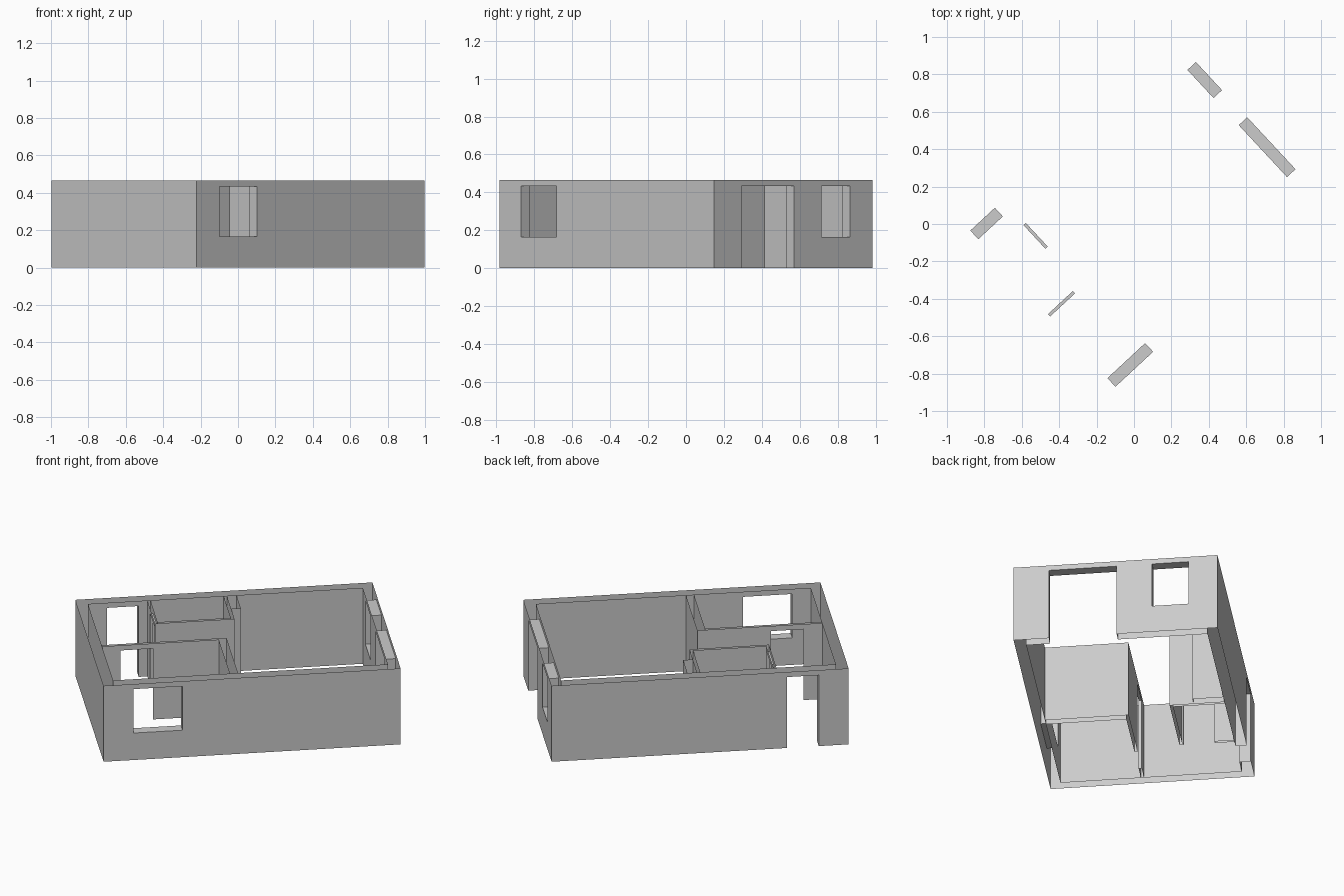
import bpy, bmesh, math
from mathutils import Vector

cube = bpy.data.objects.get("Cube")
if cube:
    bpy.data.objects.remove(cube, do_unlink=True)

HEIGHT, HEAD, SILL = 0.465, 0.434, 0.165
U, V = 0.832, 0.57          # outer half sizes
IU, IV = 0.77, 0.507        # inner half sizes
TURN = math.radians(42.9)   # the plan stands turned on the ground

plaster = bpy.data.materials.new("plaster_grey")
plaster.use_nodes = True
plaster.diffuse_color = (0.6, 0.6, 0.6, 1)
plaster.node_tree.nodes["Principled BSDF"].inputs["Base Color"].default_value = (0.6, 0.6, 0.6, 1)

# Openings: name, axis the wall runs along, wall's two planes, start, end, bottom
OPENINGS = [
    ("long_wall_window", 0, (-V, -IV), -0.665, -0.39, SILL),
    ("end_wall_window", 1, (IU, U), 0.204, 0.409, SILL),
    ("end_wall_door", 1, (IU, U), -0.373, 0.006, 0),
    ("entrance_door", 0, (IV, V), -0.665, -0.486, 0),
    ("closet_door", 1, (-0.437, -0.42), 0.225, 0.398, 0),
    ("room_door", 0, (-0.057, -0.04), -0.665, -0.483, 0),
]


def finish(name, bm):
    mesh = bpy.data.meshes.new(name)
    bm.to_mesh(mesh)
    bm.free()
    mesh.materials.append(plaster)
    obj = bpy.data.objects.new(name, mesh)
    obj.rotation_euler.z = TURN
    bpy.context.collection.objects.link(obj)


def place(axis, along, across, z):
    return Vector((along, across, z) if axis == 0 else (across, along, z))


def quad(bm, points):
    return bm.faces.new([bm.verts.new(p) for p in points])


def wall_run(bm, path):
    """Upright faces along a path, visible side to the right, with openings left free."""
    for p, q in zip(path, path[1:]):
        axis = 0 if p[1] == q[1] else 1
        plane, start, end = p[1 - axis], p[axis], q[axis]
        lo, hi = sorted((start, end))
        holes = sorted((o[3], o[4], o[5]) for o in OPENINGS
                       if o[1] == axis and plane in o[2] and lo < o[3] and o[4] < hi)
        pieces, last = [], lo
        for a, b, bottom in holes:
            pieces += [(last, a, 0, HEIGHT), (a, b, HEAD, HEIGHT)]
            if bottom > 0:
                pieces.append((a, b, 0, bottom))
            last = b
        pieces.append((last, hi, 0, HEIGHT))
        for a, b, z0, z1 in pieces:
            if start > end:
                a, b = b, a
            quad(bm, [place(axis, a, plane, z0), place(axis, b, plane, z0),
                      place(axis, b, plane, z1), place(axis, a, plane, z1)])


def walls(name, *paths):
    bm = bmesh.new()
    for path in paths:
        wall_run(bm, path)
    bmesh.ops.remove_doubles(bm, verts=bm.verts, dist=0.0001)
    finish(name, bm)


def reveal(name, axis, planes, lo, hi, bottom):
    """Jambs, head and sill lining one opening."""
    bm = bmesh.new()
    c0, c1 = planes
    centre = place(axis, (lo + hi) / 2, (c0 + c1) / 2, (bottom + HEAD) / 2)
    sides = [((lo, bottom), (lo, HEAD)), ((hi, bottom), (hi, HEAD)), ((lo, HEAD), (hi, HEAD))]
    if bottom > 0:
        sides.append(((lo, bottom), (hi, bottom)))
    for (a, za), (b, zb) in sides:
        face = quad(bm, [place(axis, a, c0, za), place(axis, b, c0, zb),
                         place(axis, b, c1, zb), place(axis, a, c1, za)])
        face.normal_update()
        if face.normal.dot(centre - face.calc_center_median()) < 0:
            face.normal_flip()
    finish(name + "_reveal", bm)


# Outer walls, hollow and open at top and bottom
walls("outer_walls",
      [(-U, -V), (U, -V), (U, V), (-U, V), (-U, -V)],
      [(-IU, -IV), (-IU, IV), (IU, IV), (IU, -IV), (-IU, -IV)])

# Corner room: thin wall with a door and a thicker partition
walls("corner_room_walls",
      [(-IU, -0.057), (-0.115, -0.057), (-0.115, -IV)],
      [(-0.07, -IV), (-0.07, -0.04), (-IU, -0.04)])

# Closet against the back wall
walls("closet_walls",
      [(-0.437, IV), (-0.437, 0.2), (0.008, 0.2), (0.008, IV)],
      [(-0.01, IV), (-0.01, 0.217), (-0.42, 0.217), (-0.42, IV)])

# Short pier beside the closet
walls("pier", [(0.008, 0.335), (0.062, 0.335), (0.062, IV)])

for opening in OPENINGS:
    reveal(*opening)
